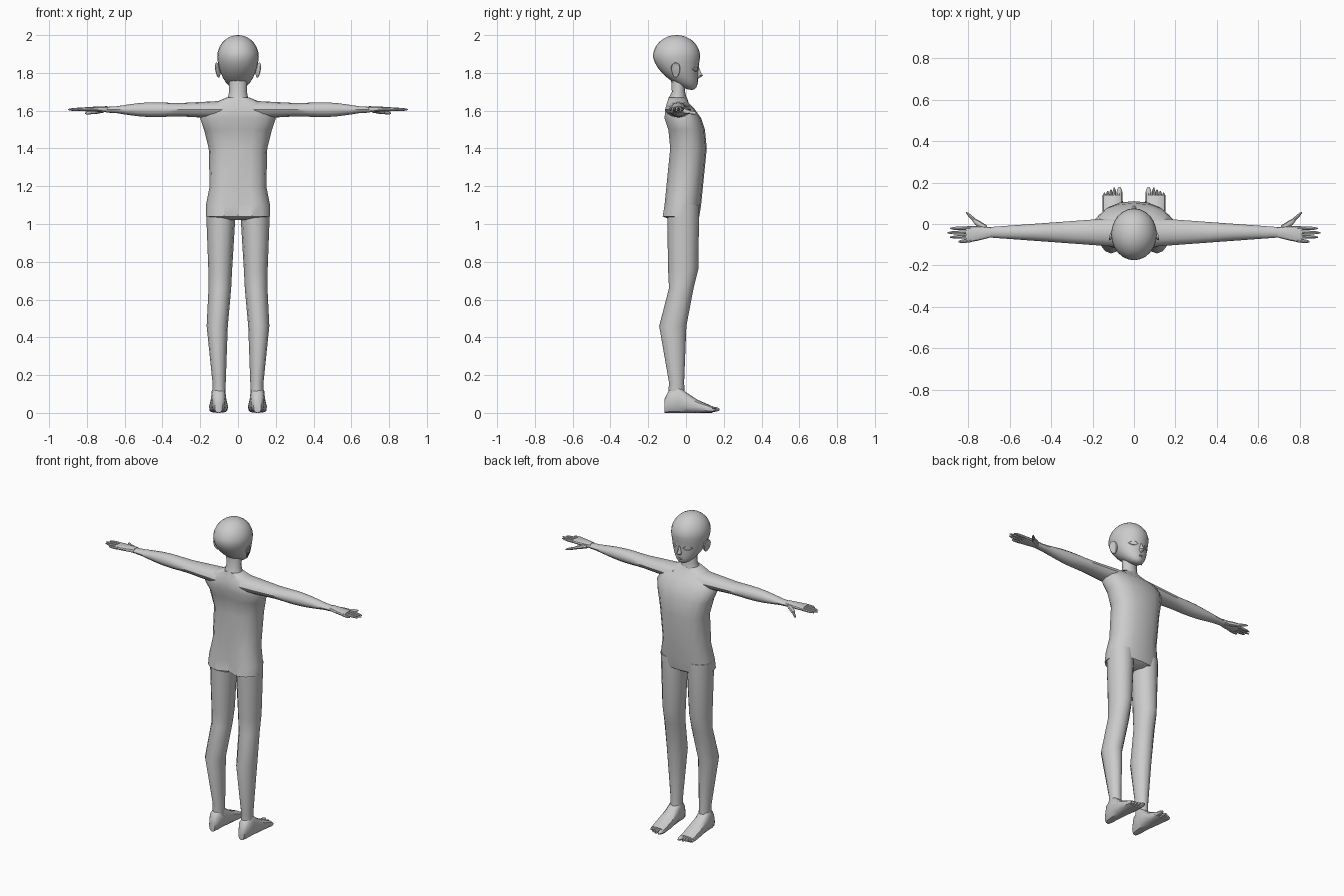
import bpy, bmesh, math
from mathutils import Vector

old_cube = bpy.data.objects.get("Cube")
if old_cube:
    bpy.data.objects.remove(old_cube)

shade = 0.6
grey = bpy.data.materials.new("plain_grey")
grey.diffuse_color = (shade, shade, shade, 1)
grey.use_nodes = True
shader = grey.node_tree.nodes["Principled BSDF"]
shader.inputs["Base Color"].default_value = grey.diffuse_color


def finish(name, bm, mirror=False, angle=40):
    """Turn the mesh into a smooth shaded object, doubled across x if asked."""
    bmesh.ops.recalc_face_normals(bm, faces=bm.faces)
    mesh = bpy.data.meshes.new(name)
    bm.to_mesh(mesh)
    bm.free()
    mesh.materials.append(grey)
    part = bpy.data.objects.new(name, mesh)
    bpy.context.collection.objects.link(part)
    if mirror:
        modifier = part.modifiers.new("mirror", 'MIRROR')
        modifier.use_mirror_merge = False
    bpy.ops.object.select_all(action='DESELECT')
    part.select_set(True)
    bpy.context.view_layer.objects.active = part
    bpy.ops.object.shade_smooth_by_angle(angle=math.radians(angle))


def boxy(value, power):
    """Push a sine or cosine outward to square off an ellipse."""
    return math.copysign(abs(value) ** power, value)


def loft(bm, axis, sections, sides=12, power=1):
    """Skin sections (position, centre, half size, centre, half size) along an axis."""
    loops = []
    for along, mid_a, half_a, mid_b, half_b in sections:
        loop = []
        for i in range(sides):
            turn = math.tau * i / sides
            a = mid_a + half_a * boxy(math.cos(turn), power)
            b = mid_b + half_b * boxy(math.sin(turn), power)
            places = {'x': (along, a, b), 'y': (a, along, b), 'z': (a, b, along)}
            loop.append(bm.verts.new(places[axis]))
        loops.append(loop)
    for lower, upper in zip(loops, loops[1:]):
        for i in range(sides):
            j = (i + 1) % sides
            bm.faces.new((lower[i], lower[j], upper[j], upper[i]))
    bm.faces.new(loops[0])
    bm.faces.new(loops[-1])


def upright(rows):
    """Centred sections from rows of height, half width, middle y, half depth."""
    return [(z, 0, width, middle, depth) for z, width, middle, depth in rows]


def digit(bm, axis, start, end, width, height):
    """Finger or toe between two points, rounded off at the tip."""
    start, end = Vector(start), Vector(end)
    main = 'xyz'.index(axis)
    a, b = [n for n in range(3) if n != main]
    sections = []
    for t in (0, 0.5, 0.8, 1):
        point = start.lerp(end, t)
        size = 1 - 0.7 * t ** 6
        sections.append((point[main], point[a], width * size, point[b], height * size))
    loft(bm, axis, sections, sides=8)


# Torso, with the spine and seat creases pressed in
bm = bmesh.new()
loft(bm, 'z', upright([
    (1.02, 0.07, -0.02, 0.06), (1.04, 0.17, -0.03, 0.1), (1.1, 0.17, -0.02, 0.1),
    (1.2, 0.15, -0.01, 0.1), (1.4, 0.155, 0.01, 0.1), (1.5, 0.18, 0, 0.1),
    (1.56, 0.2, -0.02, 0.1), (1.61, 0.18, -0.035, 0.08),
    (1.64, 0.13, -0.045, 0.06), (1.67, 0.06, -0.05, 0.045)]), sides=16, power=0.85)
for v in bm.verts:
    if abs(v.co.x) < 0.01 and v.co.y < 0:
        v.co.y += 0.035 if v.co.z < 1.15 else 0.01
finish("torso", bm)

# Neck
bm = bmesh.new()
loft(bm, 'z', upright([(1.62, 0.075, -0.045, 0.06), (1.66, 0.055, -0.045, 0.05),
                       (1.7, 0.047, -0.04, 0.035), (1.78, 0.05, -0.04, 0.04)]))
finish("neck", bm)

# Head: a round skull whose lower half draws down and forward into the chin
bm = bmesh.new()
bmesh.ops.create_uvsphere(bm, u_segments=24, v_segments=18, radius=1)
for v in bm.verts:
    x, y, z = v.co
    jaw = max(0, -z)
    v.co.x = 0.11 * x * (1 - 0.1 * jaw)
    v.co.y = 0.125 * y * (1 - 0.25 * jaw) - 0.05 + 0.08 * jaw ** 2
    v.co.z = 1.885 + z * (0.175 if jaw else 0.115)
finish("head", bm, angle=60)

# Nose
bm = bmesh.new()
loft(bm, 'z', upright([(1.77, 0.008, 0.055, 0.01), (1.785, 0.014, 0.065, 0.025),
                       (1.8, 0.01, 0.06, 0.02), (1.84, 0.006, 0.05, 0.015)]), sides=8)
finish("nose", bm)

# Lips, thickest in the middle
bm = bmesh.new()
for z in (1.745, 1.752):
    sections = []
    for side in (-1, -0.5, 0, 0.5, 1):
        full = 1 - side ** 2
        sections.append((0.02 * side, 0.05 + 0.008 * full, 0.006,
                         z, 0.001 + 0.003 * full))
    loft(bm, 'x', sections, sides=6)
finish("lips", bm)

# Eyelid rims that follow the curve of the face
bm = bmesh.new()
for lift, thickness in ((0.014, 0.002), (-0.012, 0.001)):
    sections = []
    for i in range(9):
        t = i / 8
        x = 0.022 + 0.05 * t
        y = 0.11 * math.sqrt(1 - (x / 0.1) ** 2) - 0.05
        z = 1.82 + lift * math.sin(math.pi * t)
        sections.append((x, y, 0.008, z, thickness))
    loft(bm, 'x', sections, sides=6)
finish("eyelids", bm, mirror=True)

# Ears: flattened ovals, hollowed outside and leaning out at the top and back
bm = bmesh.new()
bmesh.ops.create_uvsphere(bm, u_segments=12, v_segments=8, radius=1)
for v in bm.verts:
    x, y, z = v.co
    hollow = 0.006 if x > 0.5 else 0
    v.co.x = 0.108 + 0.011 * x - 0.008 * y + 0.006 * z - hollow
    v.co.y = -0.055 + 0.024 * y * (1 + z / 4)
    v.co.z = 1.815 + 0.04 * z
finish("ears", bm, mirror=True)

# Arms: a steady taper with a swelling below the elbow
bm = bmesh.new()
sections = []
for i in range(12):
    t = i / 11
    swelling = 0.012 * max(0, math.sin(math.tau * (t - 0.4)))
    sections.append((0.08 + 0.62 * t, -0.04, 0.07 - 0.045 * t,
                     1.605, 0.047 - 0.032 * t + swelling))
loft(bm, 'x', sections)
finish("arms", bm, mirror=True)

# Hands: palm, four fingers and a two-part thumb
bm = bmesh.new()
sections = []
for i in range(5):
    t = i / 4
    spread = math.sin(math.pi / 2 * t)
    sections.append((0.69 + 0.12 * t, -0.04 - 0.01 * t, 0.024 + 0.015 * spread,
                     1.608, 0.016 - 0.005 * t))
loft(bm, 'x', sections, power=0.8)
for i in range(4):
    y = -0.02 * (i + 1)
    tip = 0.9 - 0.013 * (i - 1) ** 2
    digit(bm, 'x', (0.79, y, 1.608), (tip, 1.06 * y, 1.606), width=0.009, height=0.009)
knuckle = (0.78, 0.02, 1.59)
digit(bm, 'x', (0.71, -0.025, 1.603), knuckle, width=0.018, height=0.013)
digit(bm, 'x', (0.76, 0.01, 1.592), (0.81, 0.055, 1.586), width=0.011, height=0.009)
finish("hands", bm, mirror=True)

# Legs: ankle, calf, knee and thigh
bm = bmesh.new()
loft(bm, 'z', [
    (0.08, 0.1, 0.035, -0.05, 0.045), (0.16, 0.1, 0.035, -0.05, 0.04),
    (0.46, 0.11, 0.056, -0.07, 0.072), (0.66, 0.096, 0.06, -0.025, 0.065),
    (0.76, 0.094, 0.063, -0.015, 0.08), (1.1, 0.09, 0.08, -0.015, 0.085)])
finish("legs", bm, mirror=True)

# Feet: heel, instep and ball, resting on the ground, with five toes
bm = bmesh.new()
sections = []
for y, width, height in ((-0.115, 0.02, 0.07), (-0.09, 0.035, 0.12),
                         (-0.04, 0.04, 0.15), (0, 0.043, 0.11),
                         (0.06, 0.05, 0.07), (0.14, 0.048, 0.035)):
    sections.append((y, 0.103, width, height / 2, height / 2))
loft(bm, 'y', sections, power=0.8)
digit(bm, 'y', (0.07, 0.11, 0.02), (0.07, 0.178, 0.018), width=0.015, height=0.014)
for i in range(4):
    x = 0.095 + 0.016 * i
    digit(bm, 'y', (x, 0.1, 0.02), (x, 0.175 - 0.008 * i, 0.015), width=0.009, height=0.011)
finish("feet", bm, mirror=True)
